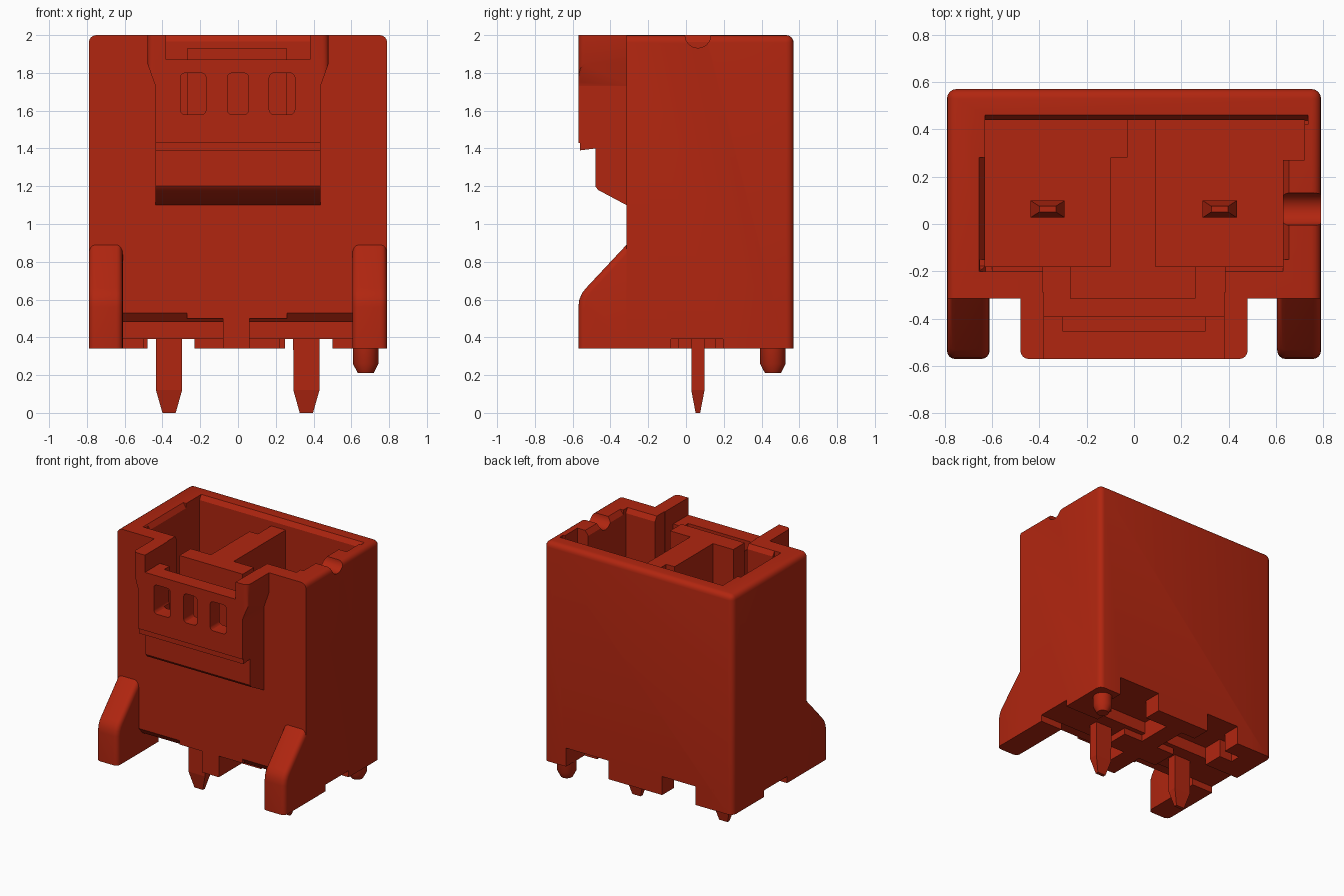
import bpy, bmesh, math
from mathutils import Vector

cube = bpy.data.objects.get("Cube")
if cube:
    bpy.data.objects.remove(cube, do_unlink=True)

red = bpy.data.materials.new("brick red plastic")
red.use_nodes = True
colour = (0.44, 0.019, 0.005, 1)
red.diffuse_color = colour
red.node_tree.nodes["Principled BSDF"].inputs["Base Color"].default_value = colour


def finish(name, bm):
    bmesh.ops.recalc_face_normals(bm, faces=bm.faces[:])
    mesh = bpy.data.meshes.new(name)
    bm.to_mesh(mesh)
    bm.free()
    mesh.materials.append(red)
    ob = bpy.data.objects.new(name, mesh)
    bpy.context.collection.objects.link(ob)
    return ob


def prism(name, pts, axis, a, b, bevel=0, pick=None, segments=4):
    """Extrude a 2D outline along an axis; bevel the edges chosen by pick(p, q)."""
    place = {"x": lambda p, t: (t, p[0], p[1]),
             "y": lambda p, t: (p[0], t, p[1]),
             "z": lambda p, t: (p[0], p[1], t)}[axis]
    bm = bmesh.new()
    r0 = [bm.verts.new(place(p, a)) for p in pts]
    r1 = [bm.verts.new(place(p, b)) for p in pts]
    n = len(pts)
    bm.faces.new(r0)
    bm.faces.new(r1[::-1])
    for i in range(n):
        j = (i + 1) % n
        bm.faces.new((r0[i], r1[i], r1[j], r0[j]))
    if bevel:
        bmesh.ops.recalc_face_normals(bm, faces=bm.faces[:])
        edges = [e for e in bm.edges if pick(e.verts[0].co, e.verts[1].co)]
        bmesh.ops.bevel(bm, geom=edges, offset=bevel, segments=segments,
                        profile=0.5, affect='EDGES')
    return finish(name, bm)


def box(name, x0, x1, y0, y1, z0, z1, **kw):
    return prism(name, [(x0, y0), (x1, y0), (x1, y1), (x0, y1)], "z", z0, z1, **kw)


def loft(name, cx, cy, sections, sides=4):
    """Stack of rings (z, half_x, half_y); four sides give rectangles."""
    bm = bmesh.new()
    rings = []
    for z, hx, hy in sections:
        ring = []
        for i in range(sides):
            t = 2 * math.pi * (i + 0.5) / sides
            k = math.sqrt(2) if sides == 4 else 1
            ring.append(bm.verts.new((cx + k * hx * math.cos(t), cy + k * hy * math.sin(t), z)))
        rings.append(ring)
    bm.faces.new(rings[0])
    bm.faces.new(rings[-1])
    for a, b in zip(rings, rings[1:]):
        for i in range(sides):
            j = (i + 1) % sides
            bm.faces.new((a[i], a[j], b[j], b[i]))
    return finish(name, bm)


def cut(target, cutters):
    for c in cutters:
        m = target.modifiers.new("cut", 'BOOLEAN')
        m.operation, m.solver, m.object = 'DIFFERENCE', 'EXACT', c
        bpy.context.view_layer.objects.active = target
        bpy.ops.object.modifier_apply(modifier=m.name)
        bpy.data.objects.remove(c, do_unlink=True)


def smooth(ob):
    bpy.ops.object.select_all(action='DESELECT')
    ob.select_set(True)
    bpy.context.view_layer.objects.active = ob
    bpy.ops.object.shade_smooth_by_angle(angle=math.radians(30))


# Housing shell: rounded at the back and along the side rims
def shell_edge(p, q):
    back = p.y > 0.5 and q.y > 0.5
    top = p.z > 1.9 and q.z > 1.9
    side = abs(p.x - q.x) < 0.01
    return (back and (top or abs(p.z - q.z) > 0.1)) or (top and side)


shell = box("housing_shell", -0.79, 0.79, -0.315, 0.57, 0.34, 2,
            bevel=0.04, pick=shell_edge)
cavity = [(-0.63, -0.18), (0.63, -0.18), (0.63, 0.27), (0.72, 0.27), (0.72, 0.44), (-0.63, 0.44)]
groove = prism("groove_cutter",
               [(0.063 + 0.068 * math.cos(math.pi * i / 12), 2 + 0.068 * math.sin(math.pi * i / 12))
                for i in range(24)], "x", 0.6, 0.9)
cut(shell, [
    prism("cavity_cutter", cavity, "z", 0.6, 2.1),
    box("front_gap_cutter", -0.385, 0.385, -0.4, -0.1, 1.25, 2.1),
    groove,
    # lead-in chamfers of the rim
    prism("back_chamfer_cutter", [(0.42, 1.96), (0.437, 1.96), (0.47, 2.015), (0.42, 2.015)], "x", -0.63, 0.735),
    prism("front_chamfer_cutter", [(-0.15, 1.96), (-0.177, 1.96), (-0.21, 2.015), (-0.15, 2.015)], "x", -0.65, 0.63),
    prism("left_chamfer_cutter", [(0.6, 1.96), (0.627, 1.96), (0.665, 2.015), (0.6, 2.015)], "y", -0.15, 0.275),
    prism("right_chamfer_cutter", [(-0.6, 1.96), (-0.627, 1.96), (-0.665, 2.015), (-0.6, 2.015)], "y", -0.2, 0.28),
    # hollow underside with sloped front lip, and side wall notches
    prism("underside_cutter", [(-0.4, 0.2), (-0.4, 0.53), (-0.315, 0.53), (-0.27, 0.48),
                               (0.7, 0.48), (0.7, 0.2)], "x", -0.61, 0.605),
    box("side_notch_cutter", -0.9, 0.9, -0.08, 0.195, 0.2, 0.39),
])
smooth(shell)

# Underside ribs and standoffs
box("centre_rib", -0.08, 0.06, -0.315, 0.45, 0.34, 0.56)
box("pin_bar", -0.63, 0.63, -0.08, 0.195, 0.39, 0.5)
box("middle_standoff", -0.23, 0.22, -0.04, 0.16, 0.34, 0.5)
box("back_standoff", -0.2, 0.25, 0.43, 0.57, 0.34, 0.5)
box("back_corner_standoff", -0.63, -0.48, 0.43, 0.57, 0.34, 0.5)
for side, x0, x1 in (("right", -0.63, -0.5), ("left", 0.5, 0.63)):
    box(side + "_strip", x0, x1, 0.195, 0.35, 0.34, 0.5)

# T-shaped divider inside the cavity
box("divider_wall", -0.1, 0.09, -0.25, 0.28, 0.5, 1.93)
box("divider_back", -0.03, 0.09, 0.25, 0.46, 0.5, 1.93)
box("divider_crossbar", -0.27, 0.26, -0.315, -0.18, 0.5, 1.93)

# Latch housing on the front, hollow behind its panel
latch = prism("latch_housing", [(-0.3, 1.1), (-0.315, 1.1), (-0.465, 1.18), (-0.48, 1.2), (-0.48, 1.40),
                                (-0.56, 1.39), (-0.56, 1.43), (-0.57, 1.43), (-0.57, 1.87),
                                (-0.3, 1.87)], "x", -0.437, 0.437)
slots = [box("slot_cutter", c - w, c + w, -0.7, -0.3, 1.58, 1.8, bevel=0.025, segments=3,
             pick=lambda p, q: abs(p.y - q.y) > 0.1)
         for c, w in ((-0.237, 0.068), (0, 0.056), (0.233, 0.068))]
cut(latch, [box("channel_cutter", -0.38, 0.38, -0.39, -0.2, 1.25, 2.1),
            box("recess_cutter", -0.3, 0.3, -0.455, -0.3, 1.5, 2.1)] + slots)
smooth(latch)

# Flared ears on both sides of the latch
for side, s in (("right", -1), ("left", 1)):
    outline = [(s * 0.38, 1.7), (s * 0.437, 1.7), (s * 0.437, 1.73), (s * 0.48, 1.85),
               (s * 0.48, 2), (s * 0.38, 2)]
    ear = prism(side + "_latch_ear", outline, "y", -0.57, -0.29, bevel=0.035,
                pick=lambda p, q: p.y < -0.5 and q.y < -0.5 and min(abs(p.x), abs(q.x)) > 0.47)
    smooth(ear)

# Front feet with curved sloping backs
foot_profile = [(-0.29, 0.34), (-0.57, 0.34), (-0.57, 0.56), (-0.565, 0.60), (-0.55, 0.635),
                (-0.53, 0.66), (-0.315, 0.89), (-0.29, 0.89)]
for side, x0, x1 in (("right", -0.79, -0.61), ("left", 0.605, 0.79)):
    foot = prism(side + "_foot", foot_profile, "x", x0, x1, bevel=0.035,
                 pick=lambda p, q: abs(p.x - q.x) < 0.01 and max(p.z, q.z) > 0.35
                 and min(p.y, q.y) < -0.3)
    smooth(foot)

# Contact pins with tapered ends
for side, cx in (("right", -0.365), ("left", 0.362)):
    loft(side + "_pin", cx, 0.063, [(0, 0.035, 0.012), (0.12, 0.069, 0.035),
                                    (1.4, 0.072, 0.036), (1.5, 0.035, 0.012)])

# Round locating peg
peg = loft("locating_peg", 0.676, 0.46, [(0.21, 0.042, 0.042), (0.26, 0.068, 0.068),
                                         (0.4, 0.068, 0.068)], sides=24)
smooth(peg)
